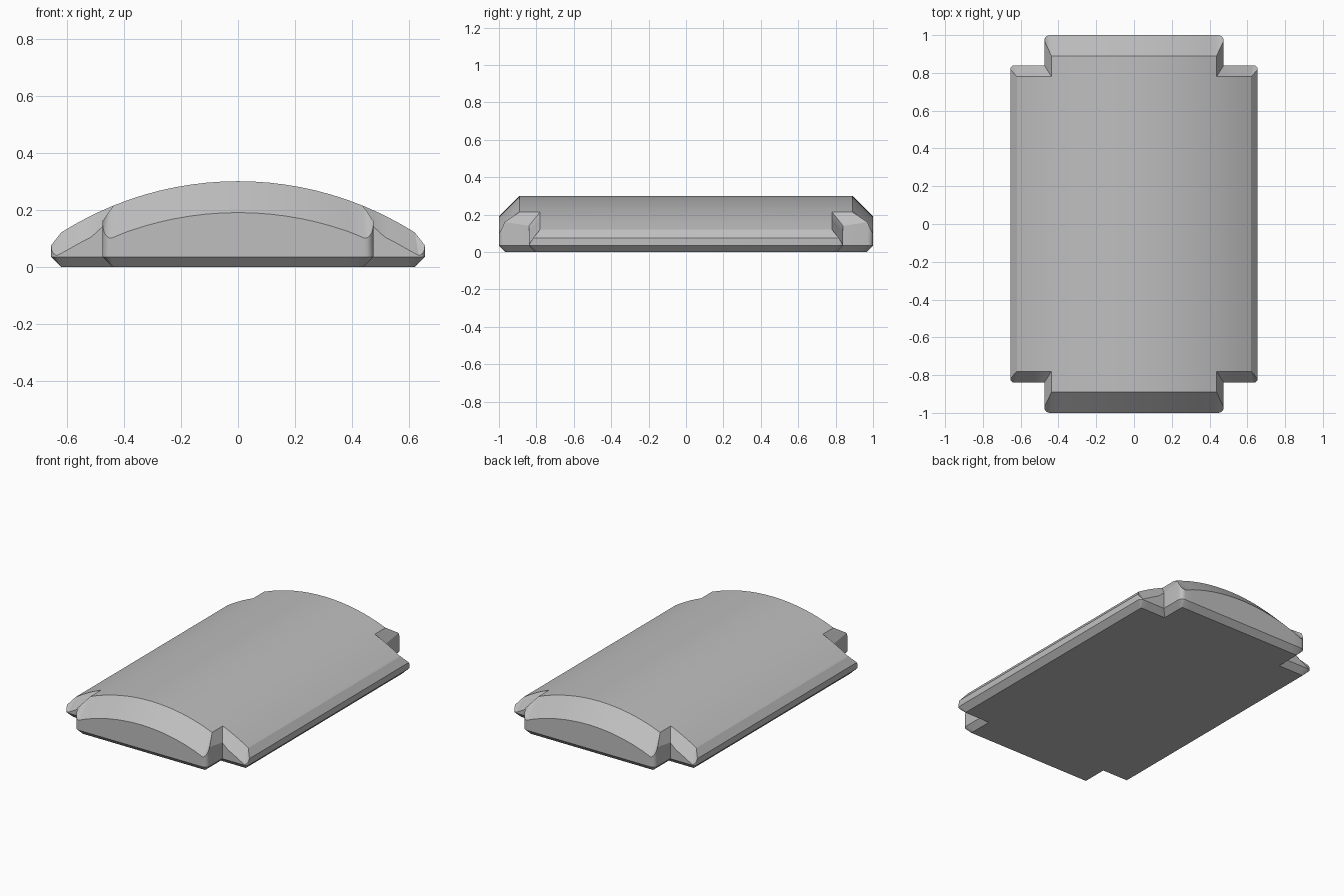
import bpy
import bmesh
from math import sin, cos, pi, sqrt

if "Cube" in bpy.data.objects:
    bpy.data.objects.remove(bpy.data.objects["Cube"], do_unlink=True)

RADIUS, CREST = 1.158, 0.30
ARM_X, ARM_Y = 0.475, 1.0        # end tongue outline
BODY_X, BODY_Y = 0.655, 0.84     # wide body outline
TOP_ARM = (0.437, 0.89)          # top face corners inside the chamfers
TOP_BODY = (0.62, 0.78)
FOOT, FOOT_Z = 0.035, 0.035      # lower chamfer
STEPS, ROUND = 8, 5


def arch(x):
    return CREST - RADIUS + sqrt(RADIUS ** 2 - x ** 2)


def rounded(cx, cy, r, z0, z1, top):
    """Quarter-round outline corner, turning from the end to the side."""
    out = []
    for i in range(ROUND + 1):
        t = i / ROUND
        a = t * pi / 2
        out.append((cx + r * sin(a), cy + r * cos(a), z0 + (z1 - z0) * t * t, top))
    return out


# Quarter outline: outer x, outer y, upper edge of the wall, matching top point
path = []
arm_xs = [TOP_ARM[0] * i / STEPS for i in range(STEPS + 1)]
body_xs = [TOP_ARM[0] + (TOP_BODY[0] - TOP_ARM[0]) * i / 4 for i in range(5)]
r = 0.03
for x in arm_xs[:-1]:
    ox = x * (ARM_X - r) / TOP_ARM[0]
    path.append((ox, ARM_Y, arch(ox) - 0.11, (x, TOP_ARM[1])))
path += rounded(ARM_X - r, ARM_Y - r, r, 0.10, 0.16, TOP_ARM)
path.append((ARM_X, BODY_Y, 0.14, (TOP_ARM[0], TOP_BODY[1])))
r = 0.022
for x in body_xs[1:-1]:
    f = (x - TOP_ARM[0]) / (TOP_BODY[0] - TOP_ARM[0])
    ox = ARM_X + f * (BODY_X - r - ARM_X)
    path.append((ox, BODY_Y, arch(ox) - 0.075, (x, TOP_BODY[1])))
path += rounded(BODY_X - r, BODY_Y - r, r, 0.04, 0.075, TOP_BODY)
path.append((BODY_X, 0, 0.075, (TOP_BODY[0], 0)))


def foot_point(x, y):
    limit = ARM_X if y > BODY_Y - 0.001 and x <= ARM_X else BODY_X
    return (min(x, limit - FOOT), max(y - FOOT, 0), 0)


rings = [
    [foot_point(x, y) for x, y, z, t in path],
    [(x, y, FOOT_Z) for x, y, z, t in path],
    [(x, y, z) for x, y, z, t in path],
    [(t[0], t[1], arch(t[0])) for x, y, z, t in path],
]

# Faces of one quarter: walls, arched top strips and base
polys = []
for low, high in zip(rings, rings[1:]):
    for i in range(len(path) - 1):
        polys.append([low[i], low[i + 1], high[i + 1], high[i]])
for xs, depth in ((arm_xs, TOP_ARM[1]), (body_xs, TOP_BODY[1])):
    for a, b in zip(xs, xs[1:]):
        strip = [(a, 0, arch(a)), (b, 0, arch(b))]
        if b == TOP_ARM[0]:
            strip.append((b, TOP_BODY[1], arch(b)))
        polys.append(strip + [(b, depth, arch(b)), (a, depth, arch(a))])
polys.append([(0, 0, 0)] + rings[0])

# Mirror the quarter into all four corners and weld
bm = bmesh.new()
for sx in (1, -1):
    for sy in (1, -1):
        for poly in polys:
            pts = []
            for p in poly:
                if p not in pts:
                    pts.append(p)
            if len(pts) > 2:
                bm.faces.new([bm.verts.new((sx * x, sy * y, z)) for x, y, z in pts])
bmesh.ops.remove_doubles(bm, verts=bm.verts, dist=0.0005)
bmesh.ops.recalc_face_normals(bm, faces=bm.faces)
mesh = bpy.data.meshes.new("arched_tile")
bm.to_mesh(mesh)
bm.free()

grey = bpy.data.materials.new("plain_grey")
grey.use_nodes = True
grey.diffuse_color = (0.52, 0.52, 0.52, 1)
grey.node_tree.nodes["Principled BSDF"].inputs["Base Color"].default_value = (0.52, 0.52, 0.52, 1)
mesh.materials.append(grey)

tile = bpy.data.objects.new("arched_tile", mesh)
bpy.context.collection.objects.link(tile)
bpy.context.view_layer.objects.active = tile
tile.select_set(True)
bpy.ops.object.shade_smooth_by_angle(angle=0.34)
